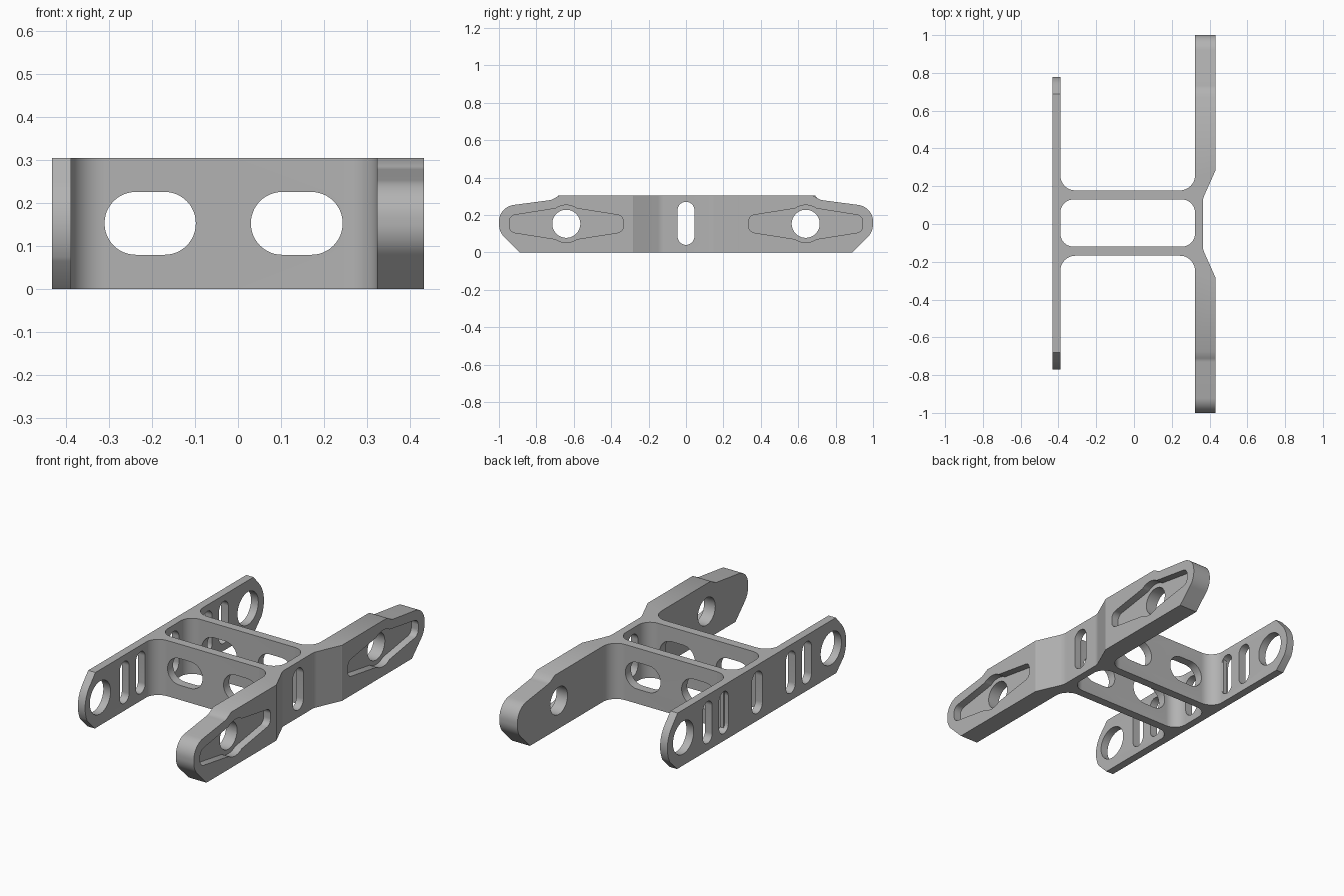
import bpy
import bmesh
from math import tan, sin, cos, atan2, pi
from mathutils import Vector

if "Cube" in bpy.data.objects:
    bpy.data.objects.remove(bpy.data.objects["Cube"], do_unlink=True)

HEIGHT = 0.305
MID = HEIGHT / 2
HOLE_Y = 0.64

metal = bpy.data.materials.new("plain grey metal")
metal.use_nodes = True
grey = (0.45, 0.45, 0.45, 1)
metal.diffuse_color = grey
metal.node_tree.nodes["Principled BSDF"].inputs["Base Color"].default_value = grey


def rounded(points, steps=12):
    """Outline through (u, v, radius) corners, each filleted by its radius."""
    out = []
    for i, (u, v, r) in enumerate(points):
        p = Vector((u, v))
        if r == 0:
            out.append(p)
            continue
        a = (Vector(points[i - 1][:2]) - p).normalized()
        b = (Vector(points[(i + 1) % len(points)][:2]) - p).normalized()
        half = a.angle(b) / 2
        centre = p + (a + b).normalized() * r / sin(half)
        start = p + a * r / tan(half) - centre
        end = p + b * r / tan(half) - centre
        t0 = atan2(start.y, start.x)
        turn = (atan2(end.y, end.x) - t0 + pi) % (2 * pi) - pi
        for k in range(steps + 1):
            t = t0 + turn * k / steps
            out.append(centre + Vector((cos(t), sin(t))) * r)
    return out


def box(u0, u1, v0, v1, r):
    return rounded([(u0, v0, r), (u1, v0, r), (u1, v1, r), (u0, v1, r)])


def circle(u, v, r, n=48):
    return [Vector((u + r * cos(2 * pi * k / n), v + r * sin(2 * pi * k / n))) for k in range(n)]


def prism(name, outline, axis, low, high):
    """Extrude a flat outline along one axis."""
    place = {"x": lambda p, w: (w, p.x, p.y),
             "y": lambda p, w: (p.x, w, p.y),
             "z": lambda p, w: (p.x, p.y, w)}[axis]
    bm = bmesh.new()
    rings = [[bm.verts.new(place(p, w)) for p in outline] for w in (low, high)]
    bm.faces.new(rings[0])
    bm.faces.new(rings[1])
    n = len(outline)
    for i in range(n):
        j = (i + 1) % n
        bm.faces.new((rings[0][i], rings[0][j], rings[1][j], rings[1][i]))
    bmesh.ops.recalc_face_normals(bm, faces=bm.faces)
    mesh = bpy.data.meshes.new(name)
    bm.to_mesh(mesh)
    bm.free()
    mesh.materials.append(metal)
    ob = bpy.data.objects.new(name, mesh)
    bpy.context.collection.objects.link(ob)
    return ob


def combine(target, other, operation):
    mod = target.modifiers.new("combine", "BOOLEAN")
    mod.operation = operation
    mod.solver = "EXACT"
    mod.object = other
    bpy.context.view_layer.objects.active = target
    bpy.ops.object.modifier_apply(modifier=mod.name)
    bpy.data.objects.remove(other, do_unlink=True)


def cut(target, outline, axis, low, high):
    cutter = prism("cutter", outline, axis, low, high)
    cutter.hide_render = True
    combine(target, cutter, "DIFFERENCE")


def both_ends(half, shift=0.0):
    """Mirror a half profile running bottom to top onto the other end."""
    return rounded([(u + shift, v, r) for u, v, r in half]
                   + [(shift - u, v, r) for u, v, r in reversed(half)])


# Thick side plate with stepped, rounded ends
thick = prism("bracket_frame", both_ends([
    (0.89, 0, 0), (1, 0.11, 0.1), (1, 0.243, 0.09),
    (0.72, 0.28, 0.06), (0.675, HEIGHT, 0)]), "x", 0.323, 0.432)

# Waist cut into the outer face of the thick plate
cut(thick, rounded([(0.5, -0.37, 0), (0.432, -0.285, 0.05), (0.365, -0.135, 0.08),
                    (0.365, 0.135, 0.08), (0.432, 0.285, 0.05), (0.5, 0.37, 0)]),
    "z", -0.1, 0.5)

# Pivot holes inside shallow tapered pockets
for side in (-1, 1):
    y = side * HOLE_Y
    taper = [(-0.305, -0.043, 0.036), (0, -0.091, 0), (0.305, -0.043, 0.036),
             (0.305, 0.043, 0.036), (0, 0.091, 0), (-0.305, 0.043, 0.036)]
    cut(thick, rounded([(y + u, MID + v, r) for u, v, r in taper]), "x", 0.39, 0.5)
    cut(thick, circle(y, MID, 0.1), "x", 0.39, 0.5)
    cut(thick, circle(y, MID, 0.075), "x", 0.2, 0.5)

# Thin side plate with big end holes and upright slots
thin = prism("thin_plate", both_ends([
    (0.69, 0, 0), (0.755, 0.065, 0), (0.804, 0.17, 0.16),
    (0.685, HEIGHT, 0)], 0.004), "x", -0.432, -0.388)
for side in (-1, 1):
    cut(thin, circle(side * HOLE_Y, MID, 0.09), "x", -0.5, -0.3)
    for y in (0.29, 0.43):
        cut(thin, box(side * y - 0.04, side * y + 0.04, 0.04, 0.27, 0.0399), "x", -0.5, -0.3)

# Bridge between the plates, flared where it meets them
bridge = prism("bridge", rounded([
    (-0.41, -0.3, 0), (-0.39, -0.3, 0), (-0.39, -0.168, 0.08), (0.323, -0.168, 0.08),
    (0.323, -0.3, 0), (0.345, -0.3, 0), (0.345, 0.3, 0), (0.323, 0.3, 0),
    (0.323, 0.178, 0.08), (-0.39, 0.178, 0.08), (-0.39, 0.3, 0), (-0.41, 0.3, 0)]),
    "z", 0, HEIGHT)
# Keep the flare tips clear of the plate slots
for y0, y1 in ((-0.4, -0.25), (0.26, 0.4)):
    cut(bridge, box(-0.5, 0.5, y0, y1, 0.01), "z", -0.1, 0.5)

# One solid frame, then the openings through it
frame = thick
combine(frame, thin, "UNION")
combine(frame, bridge, "UNION")
cut(frame, box(-0.39, 0.323, -0.12, 0.13, 0.07), "z", -0.1, 0.5)
for x0, x1 in ((-0.31, -0.098), (0.03, 0.243)):
    cut(frame, box(x0, x1, 0.08, 0.226, 0.0725), "y", -0.25, 0.25)
cut(frame, box(-0.045, 0.045, 0.04, 0.27, 0.0449), "x", -0.6, 0.6)

bpy.ops.object.select_all(action="DESELECT")
frame.select_set(True)
bpy.context.view_layer.objects.active = frame
bpy.ops.object.shade_smooth_by_angle(angle=pi / 6)
